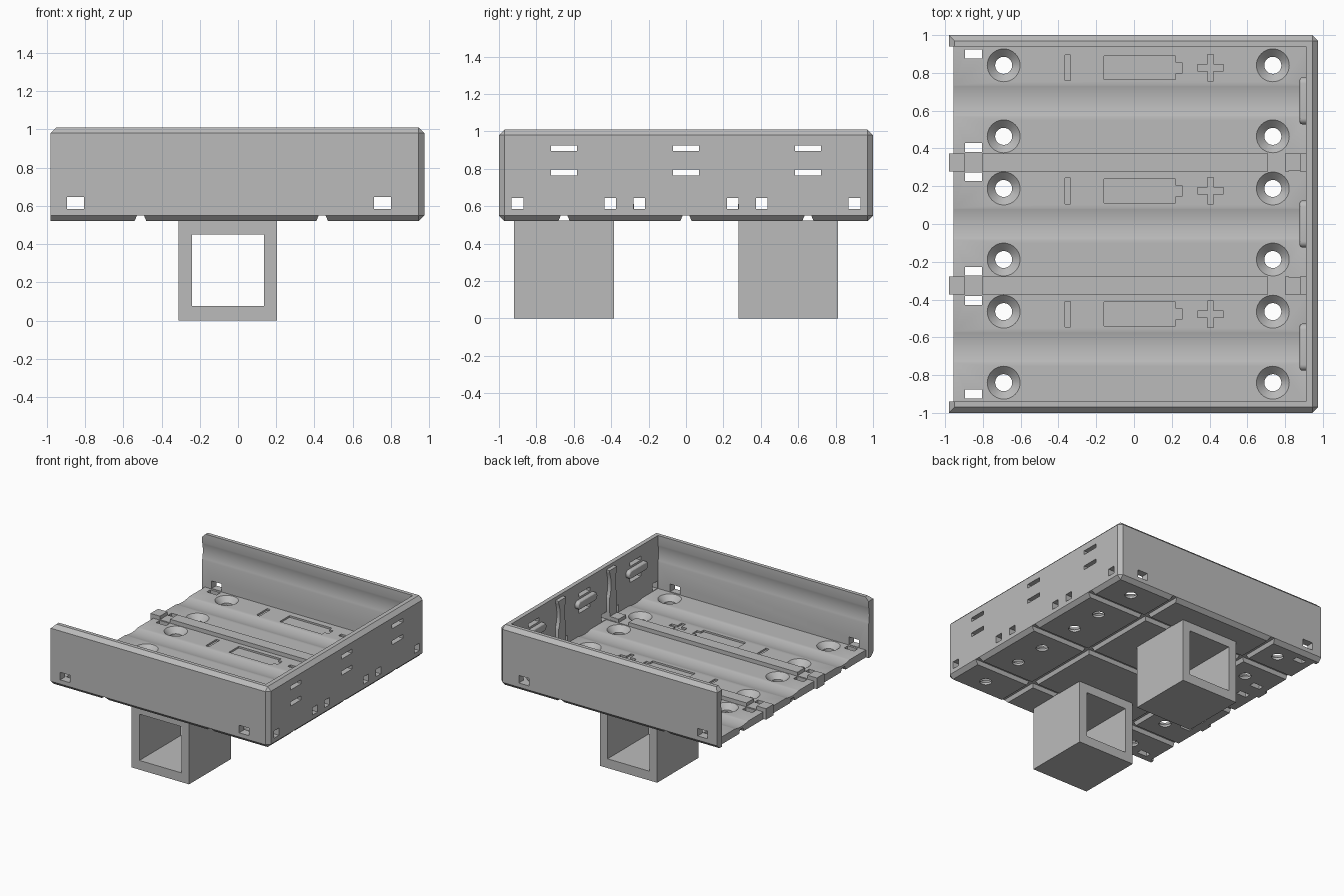
import bpy, bmesh, math
from mathutils import Matrix, Vector

cube = bpy.data.objects.get("Cube")
if cube:
    bpy.data.objects.remove(cube, do_unlink=True)

grey = bpy.data.materials.new("light grey plastic")
grey.use_nodes = True
GREY = (0.5, 0.5, 0.5, 1)
grey.diffuse_color = GREY
grey.node_tree.nodes["Principled BSDF"].inputs["Base Color"].default_value = GREY


def finish(name, bm):
    bmesh.ops.recalc_face_normals(bm, faces=bm.faces)
    mesh = bpy.data.meshes.new(name)
    bm.to_mesh(mesh)
    bm.free()
    mesh.materials.append(grey)
    obj = bpy.data.objects.new(name, mesh)
    bpy.context.collection.objects.link(obj)
    return obj


def box(bm, x0, x1, y0, y1, z0, z1):
    size = Matrix.Diagonal((x1 - x0, y1 - y0, z1 - z0, 1))
    centre = Matrix.Translation(((x0 + x1) / 2, (y0 + y1) / 2, (z0 + z1) / 2))
    bmesh.ops.create_cube(bm, size=1, matrix=centre @ size)


def prism(bm, points, sweep):
    """Extrude a closed outline of 3D points along a vector."""
    face = bm.faces.new([bm.verts.new(p) for p in points])
    ext = bmesh.ops.extrude_face_region(bm, geom=[face])
    moved = [v for v in ext["geom"] if isinstance(v, bmesh.types.BMVert)]
    bmesh.ops.translate(bm, verts=moved, vec=Vector(sweep))


def cone(bm, r_low, r_high, x, y, z0, z1):
    bmesh.ops.create_cone(bm, cap_ends=True, segments=40, radius1=r_low, radius2=r_high,
                          depth=z1 - z0, matrix=Matrix.Translation((x, y, (z0 + z1) / 2)))


def combine(target, bm, operation="DIFFERENCE"):
    """Apply a boolean with a temporary helper mesh."""
    helper = finish("helper", bm)
    helper.hide_render = True
    mod = target.modifiers.new("shape", "BOOLEAN")
    mod.operation, mod.solver, mod.use_self, mod.object = operation, "EXACT", True, helper
    bpy.context.view_layer.objects.active = target
    bpy.ops.object.modifier_apply(modifier=mod.name)
    bpy.data.objects.remove(helper, do_unlink=True)


END, BACK, BASE, TOP, FLOOR = -0.98, 0.975, 0.52, 1.01, 0.58
INNER_X, INNER_Y = 0.91, 0.94
BAYS = (-0.652, 0, 0.652)
RIDGES = (-0.326, 0.326)

# Tray: chamfered block, left square on the open end
bm = bmesh.new()
box(bm, END, BACK, -1, 1, BASE, TOP)
edges = [e for e in bm.edges
         if not all(v.co.x < 0 for v in e.verts) or all(v.co.z > 0.9 for v in e.verts)]
bmesh.ops.bevel(bm, geom=edges, offset=0.03, segments=1, affect="EDGES")
tray = finish("battery_tray", bm)

# Hollow interior and recessed floor end
bm = bmesh.new()
box(bm, -2, INNER_X, -INNER_Y, INNER_Y, FLOOR, 2)
combine(tray, bm)
bm = bmesh.new()
box(bm, -2, -0.955, -INNER_Y, INNER_Y, 0, 2)
combine(tray, bm)

# Dividing ridges and wall posts between bays
bm = bmesh.new()
for y in RIDGES:
    box(bm, END, 0.93, y - 0.048, y + 0.048, BASE + 0.003, 0.612)
    box(bm, 0.88, 0.94, y - 0.048, y + 0.048, FLOOR - 0.01, 0.985)
combine(tray, bm, "UNION")

# Round cell troughs
for y in BAYS:
    bm = bmesh.new()
    bmesh.ops.create_cone(bm, cap_ends=True, segments=96, radius1=0.297, radius2=0.297, depth=3,
                          matrix=Matrix.Translation((INNER_X - 1.5, y, 0.865))
                          @ Matrix.Rotation(math.pi / 2, 4, "Y"))
    combine(tray, bm)

# Wire openings through the side walls and across the ridges
bm = bmesh.new()
for x in (-0.85, 0.755):
    box(bm, x - 0.045, x + 0.045, -2, 2, 0.584, 0.645)
combine(tray, bm)

# Wire openings and strap slots in the end wall, wire holes in the floor
bm = bmesh.new()
for y in (-0.9, -0.405, -0.25, 0.25, 0.405, 0.9):
    box(bm, 0.82, 2, y - 0.032, y + 0.032, 0.584, 0.643)
    box(bm, -0.895, -0.805, y - 0.023, y + 0.023, 0, 0.62)
for y in BAYS:
    for z in (0.78, 0.91):
        box(bm, 0.8, 2, y - 0.069, y + 0.069, z - 0.016, z + 0.016)
combine(tray, bm)

# Countersunk screw holes
bm = bmesh.new()
for x in (-0.69, 0.735):
    for bay in BAYS:
        for side in (-1, 1):
            cone(bm, 0.045, 0.045, x, bay + side * 0.188, 0.4, 0.7)
combine(tray, bm)
bm = bmesh.new()
for x in (-0.69, 0.735):
    for bay in BAYS:
        for side in (-1, 1):
            cone(bm, 0.043, 0.089, x, bay + side * 0.188, 0.536, FLOOR + 0.002)
combine(tray, bm)

# Engraved polarity and battery outlines
bm = bmesh.new()
low, high = FLOOR - 0.014, FLOOR + 0.02
for bay in BAYS:
    y = bay + 0.175
    box(bm, -0.365, -0.335, y - 0.068, y + 0.068, low, high)
    outline = [(-0.16, -0.063), (0.22, -0.063), (0.22, -0.029), (0.255, -0.029),
               (0.255, 0.029), (0.22, 0.029), (0.22, 0.063), (-0.16, 0.063)]
    prism(bm, [(px, y + py, low) for px, py in outline], (0, 0, high - low))
    a, b = 0.017, 0.07
    plus = [(-b, -a), (-a, -a), (-a, -b), (a, -b), (a, -a), (b, -a),
            (b, a), (a, a), (a, b), (-a, b), (-a, a), (-b, a)]
    prism(bm, [(0.405 + px, y + py, low) for px, py in plus], (0, 0, high - low))
combine(tray, bm)

# Tapered grooves on the underside, both directions
groove = [(-0.035, BASE - 0.01), (0.035, BASE - 0.01), (0.018, BASE + 0.03), (-0.018, BASE + 0.03)]
bm = bmesh.new()
for y in BAYS:
    prism(bm, [(-2, y + s, z) for s, z in groove], (4, 0, 0))
combine(tray, bm)
bm = bmesh.new()
for x in (-0.51, 0.44):
    prism(bm, [(x + s, -2, z) for s, z in groove], (0, 4, 0))
combine(tray, bm)

# Rounded contact bars on the end wall
bars = []
for i, y in enumerate(BAYS):
    bm = bmesh.new()
    box(bm, 0.877, 0.93, y - 0.124, y + 0.124, 0.812, 0.878)
    ends = [e for e in bm.edges if abs(e.verts[0].co.x - e.verts[1].co.x) > 0.01]
    bmesh.ops.bevel(bm, geom=ends, offset=0.032, segments=6, profile=0.5, affect="EDGES")
    rim = [e for e in bm.edges if all(v.co.x < 0.88 for v in e.verts)]
    bmesh.ops.bevel(bm, geom=rim, offset=0.012, segments=3, profile=0.5, affect="EDGES")
    bars.append(finish(f"contact_bar_{i + 1}", bm))

# Square mounting tubes
for name, y0, y1 in (("front_mounting_tube", -0.92, -0.385), ("back_mounting_tube", 0.28, 0.812)):
    bm = bmesh.new()
    box(bm, -0.31, 0.205, y0, y1, 0, BASE + 0.004)
    tube = finish(name, bm)
    bm = bmesh.new()
    box(bm, -0.24, 0.135, y0 - 1, y1 + 1, 0.075, 0.45)
    combine(tube, bm)

# Smooth the round parts, keep edges sharp
bpy.ops.object.select_all(action="DESELECT")
for obj in [tray] + bars:
    obj.select_set(True)
bpy.context.view_layer.objects.active = tray
bpy.ops.object.shade_smooth_by_angle(angle=math.radians(25))
